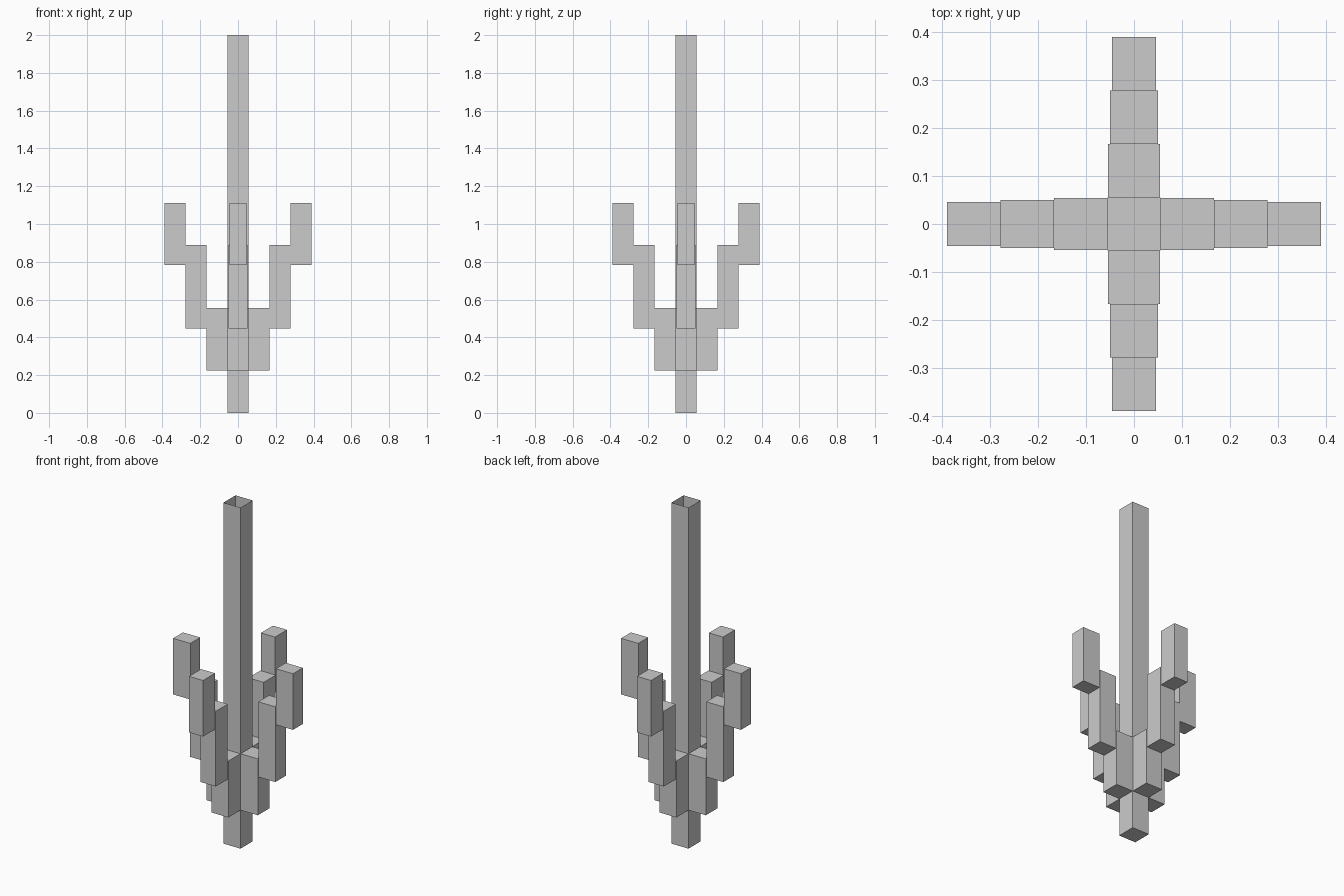
import bpy, bmesh
from math import pi
from mathutils import Matrix, Vector

if "Cube" in bpy.data.objects:
    bpy.data.objects.remove(bpy.data.objects["Cube"])


def box(name, x0, x1, half_y, z0, z1, turn=0.0, open_top=False):
    bm = bmesh.new()
    bmesh.ops.create_cube(bm, size=1)
    for v in bm.verts:
        v.co = Vector((x0 if v.co.x < 0 else x1,
                       half_y * 2 * v.co.y,
                       z0 if v.co.z < 0 else z1))
    if open_top:
        top = [f for f in bm.faces if all(v.co.z > z1 - 1e-4 for v in f.verts)]
        bmesh.ops.delete(bm, geom=top, context='FACES')
    bmesh.ops.rotate(bm, verts=bm.verts, cent=(0, 0, 0),
                     matrix=Matrix.Rotation(turn, 3, 'Z'))
    mesh = bpy.data.meshes.new(name)
    bm.to_mesh(mesh)
    bm.free()
    obj = bpy.data.objects.new(name, mesh)
    bpy.context.collection.objects.link(obj)
    return obj


# Central square column, hollow with an open top
U = 1 / 18
box("column", -U, U, U, 0, 2, open_top=True)

# Four stepped arms, each of three narrowing blocks
steps = [("lower", U, 3 * U, 0.0545, 0.225, 0.556),
         ("middle", 3 * U, 5 * U, 0.050, 0.448, 0.889),
         ("upper", 5 * U, 7 * U, 0.0455, 0.782, 1.111)]
for i, side in enumerate(("right", "back", "left", "front")):
    for level, x0, x1, w, z0, z1 in steps:
        box(f"{side}_arm_{level}", x0, x1, w, z0, z1, i * pi / 2)
